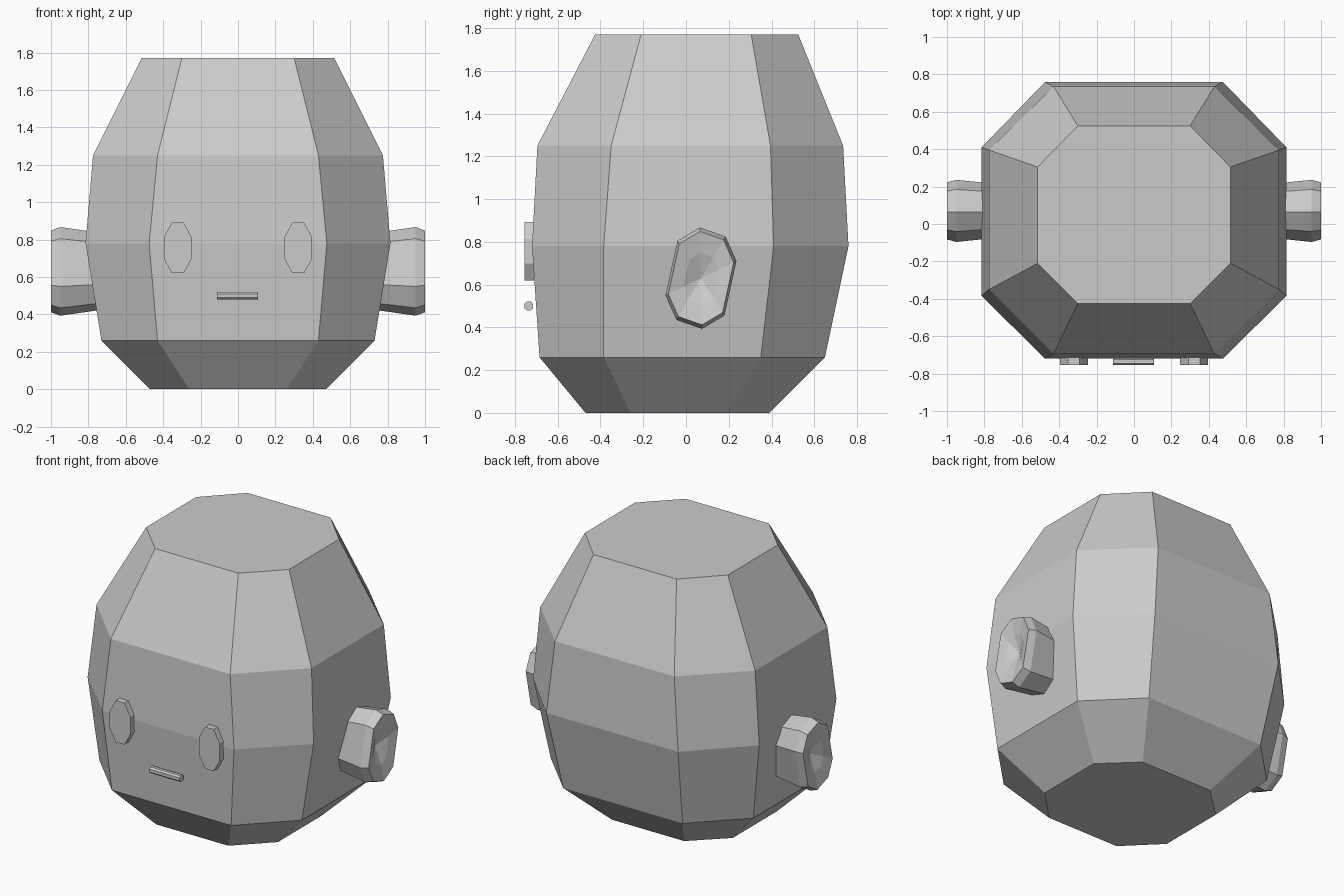
import bpy, bmesh
from math import cos, sin, pi

cube = bpy.data.objects.get("Cube")
if cube:
    bpy.data.objects.remove(cube)

grey = bpy.data.materials.new("light grey")
grey.use_nodes = True
colour = (0.6, 0.6, 0.6, 1)
grey.diffuse_color = colour
grey.node_tree.nodes["Principled BSDF"].inputs["Base Color"].default_value = colour


def loft(name, rings, start_tip=None, end_tip=None):
    """Skin a list of rings; each end closes flat, or to a tip point."""
    bm = bmesh.new()
    loops = [[bm.verts.new(p) for p in ring] for ring in rings]
    n = len(loops[0])
    for low, high in zip(loops, loops[1:]):
        for i in range(n):
            j = (i + 1) % n
            bm.faces.new((low[i], low[j], high[j], high[i]))
    for loop, tip in ((loops[0], start_tip), (loops[-1], end_tip)):
        if tip is None:
            bm.faces.new(loop)
        else:
            v = bm.verts.new(tip)
            for i in range(n):
                bm.faces.new((loop[i], loop[(i + 1) % n], v))
    bmesh.ops.recalc_face_normals(bm, faces=bm.faces)
    mesh = bpy.data.meshes.new(name)
    bm.to_mesh(mesh)
    bm.free()
    mesh.materials.append(grey)
    obj = bpy.data.objects.new(name, mesh)
    bpy.context.collection.objects.link(obj)
    return obj


def octagon(z, half, flat, front, back, side_front, side_back):
    """Horizontal eight-sided section with chamfered corners."""
    right = [(flat, front, z), (half, side_front, z),
             (half, side_back, z), (flat, back, z)]
    return right + [(-x, y, h) for x, y, h in reversed(right)]


# Head: stacked octagons
loft("head", [
    octagon(0, 0.47, 0.26, -0.47, 0.39, -0.26, 0.19),
    octagon(0.26, 0.73, 0.43, -0.685, 0.65, -0.385, 0.35),
    octagon(0.78, 0.815, 0.475, -0.72, 0.76, -0.385, 0.41),
    octagon(1.25, 0.775, 0.43, -0.695, 0.735, -0.35, 0.395),
    octagon(1.77, 0.515, 0.30, -0.425, 0.525, -0.21, 0.305),
])

# Ears: tilted oval drums with a dished outer face
half_outline = [(-0.005, 0.237), (-0.11, 0.175), (-0.166, -0.08), (-0.115, -0.195)]
outline = half_outline + [(-y, -z) for y, z in half_outline]
ear_profile = [(0.72, 0.86), (0.95, 1.0), (1.0, 0.92), (0.98, 0.5)]
for side, label in ((1, "left"), (-1, "right")):
    loft(label + "_ear",
         [[(side * x, 0.07 + y * s, 0.63 + z * s) for y, z in outline]
          for x, s in ear_profile],
         end_tip=(side * 0.94, 0.07, 0.63))

# Eyes: thin oval octagon plates
for side, label in ((1, "left"), (-1, "right")):
    angles = [pi / 8 + i * pi / 4 for i in range(8)]
    loft(label + "_eye",
         [[(side * 0.322 + 0.081 * cos(a), y, 0.756 + 0.147 * sin(a)) for a in angles]
          for y in (-0.712, -0.755)])

# Mouth: small bar with chamfered long edges
bar = [(-0.02, -0.01), (-0.01, -0.02), (0.01, -0.02), (0.02, -0.01),
       (0.02, 0.01), (0.01, 0.02), (-0.01, 0.02), (-0.02, 0.01)]
loft("mouth", [[(x, -0.735 + y, 0.5 + z) for y, z in bar] for x in (-0.112, 0.108)])
